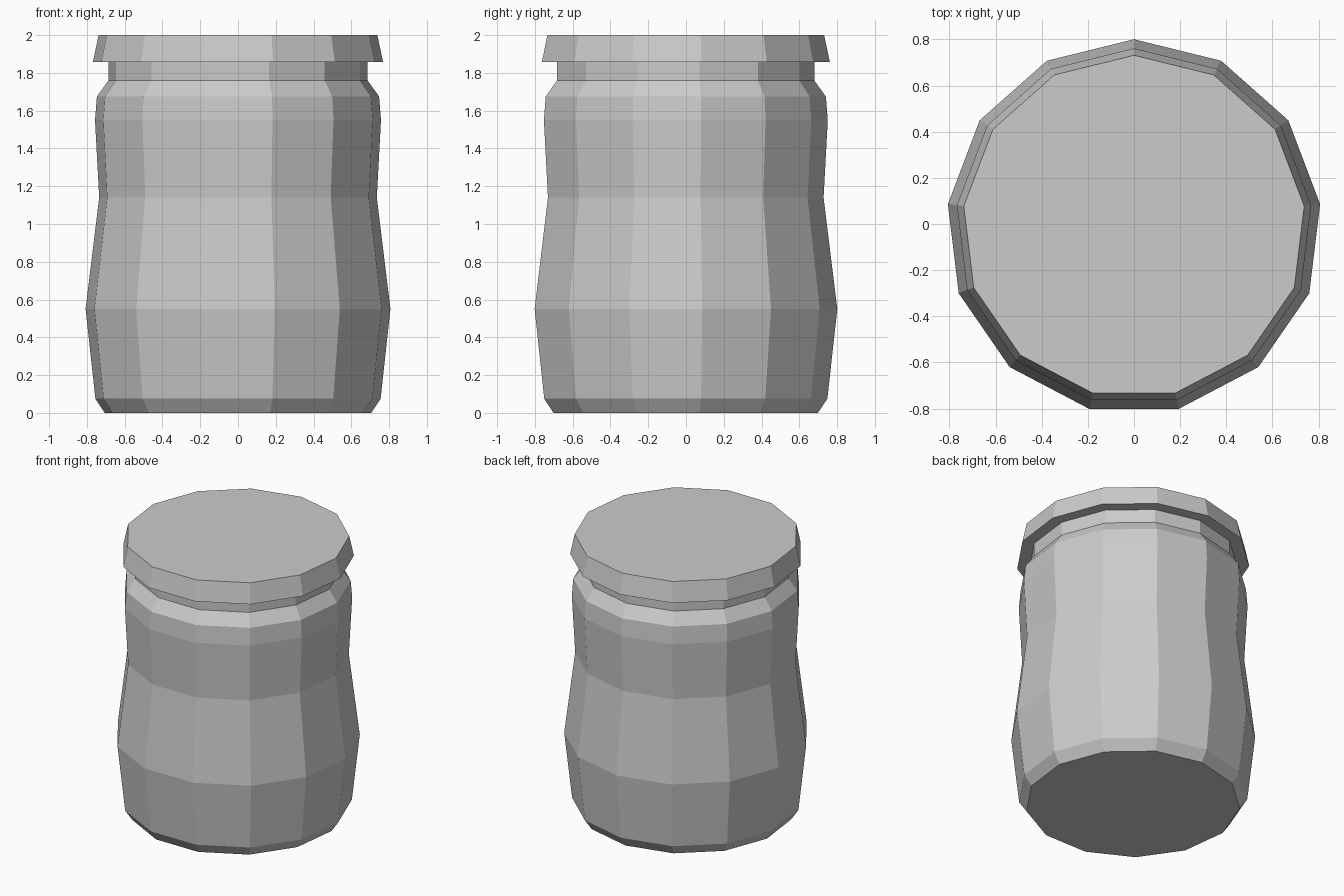
import bpy, bmesh
from math import sin, cos, pi

if "Cube" in bpy.data.objects:
    bpy.data.objects.remove(bpy.data.objects["Cube"])

SIDES = 13
CENTRE_Y = -0.012  # centres the odd-sided outline on y = 0
SPREAD = 1 / cos(pi / (2 * SIDES))  # half-width in x -> corner radius


def turned(name, profile):
    """Flat-shaded closed solid from (half-width, height) rings."""
    bm = bmesh.new()
    rings = []
    for w, z in profile:
        r = w * SPREAD
        rings.append([bm.verts.new((r * sin(-2 * pi * i / SIDES),
                                    r * cos(2 * pi * i / SIDES) + CENTRE_Y, z))
                      for i in range(SIDES)])
    for a, b in zip(rings, rings[1:]):
        for i in range(SIDES):
            j = (i + 1) % SIDES
            bm.faces.new((a[i], a[j], b[j], b[i]))
    bm.faces.new(rings[0][::-1])
    bm.faces.new(rings[-1])
    bmesh.ops.recalc_face_normals(bm, faces=bm.faces)
    mesh = bpy.data.meshes.new(name)
    bm.to_mesh(mesh)
    bm.free()
    obj = bpy.data.objects.new(name, mesh)
    bpy.context.collection.objects.link(obj)
    return obj


# Waisted jar body with a narrow neck
turned("jar_body", [(0.705, 0), (0.755, 0.075), (0.807, 0.55), (0.735, 1.14),
                    (0.757, 1.55), (0.747, 1.675), (0.686, 1.76), (0.686, 1.857)])

# Tapered lid
turned("lid", [(0.768, 1.857), (0.738, 2.0)])
